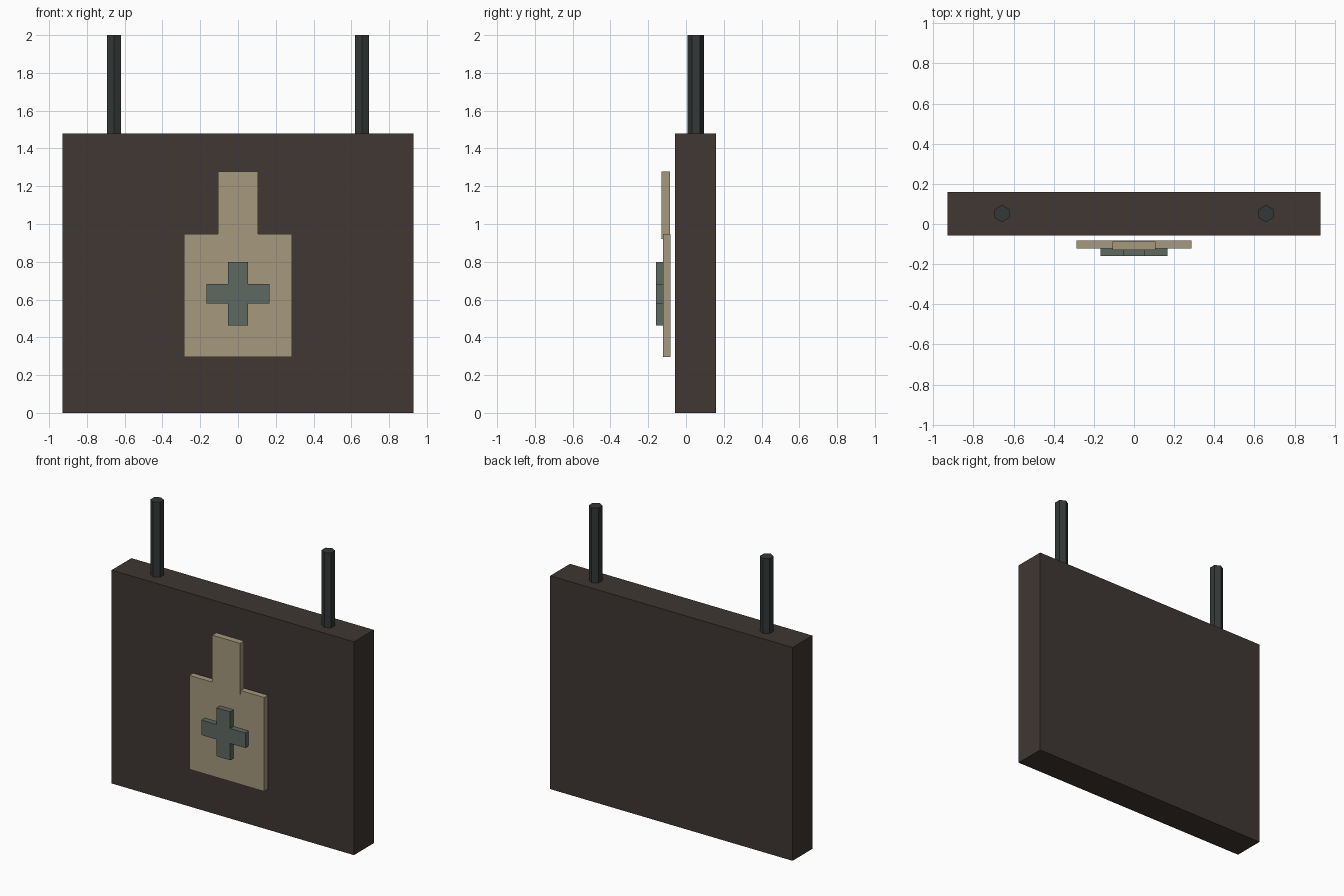
import bpy, bmesh
from mathutils import Matrix

if "Cube" in bpy.data.objects:
    bpy.data.objects.remove(bpy.data.objects["Cube"])


def material(name, rgb):
    m = bpy.data.materials.new(name)
    m.diffuse_color = (*rgb, 1)
    m.use_nodes = True
    m.node_tree.nodes["Principled BSDF"].inputs["Base Color"].default_value = m.diffuse_color
    return m


def finish(bm, name, mat):
    bmesh.ops.recalc_face_normals(bm, faces=bm.faces)
    me = bpy.data.meshes.new(name)
    bm.to_mesh(me)
    bm.free()
    me.materials.append(mat)
    ob = bpy.data.objects.new(name, me)
    bpy.context.collection.objects.link(ob)
    return ob


def plate(name, outline, y0, y1, mat):
    """Extrude an (x, z) outline from y0 to y1."""
    bm = bmesh.new()
    face = bm.faces.new([bm.verts.new((x, y0, z)) for x, z in outline])
    ext = bmesh.ops.extrude_face_region(bm, geom=[face])
    verts = [v for v in ext["geom"] if isinstance(v, bmesh.types.BMVert)]
    bmesh.ops.translate(bm, verts=verts, vec=(0, y1 - y0, 0))
    return finish(bm, name, mat)


def rect(half_w, z0, z1):
    return [(-half_w, z0), (half_w, z0), (half_w, z1), (-half_w, z1)]


wood = material("dark_wood", (0.05, 0.038, 0.033))
iron = material("dark_iron", (0.033, 0.039, 0.038))
cream = material("cream_paint", (0.38, 0.314, 0.205))
green = material("grey_green_paint", (0.114, 0.141, 0.12))

# Sign board
plate("sign_board", rect(0.93, 0, 1.48), -0.057, 0.16, wood)

# Bottle emblem, standing slightly off the board
plate("bottle_body", rect(0.287, 0.295, 0.947), -0.123, -0.081, cream)
plate("bottle_neck", rect(0.107, 0.92, 1.277), -0.13, -0.086, cream)

# Cross on the bottle: one arm tip turned four times
a, b, cz = 0.168, 0.052, 0.631
cross = []
x1, z1, x2, z2 = a, -b, a, b
for _ in range(4):
    cross += [(x1, cz + z1), (x2, cz + z2)]
    inner = (b if x2 > 0 else -b, b if z2 > 0 else -b)
    cross.append((inner[0], cz + inner[1]))
    x1, z1, x2, z2 = -z1, x1, -z2, x2
plate("bottle_cross", cross, -0.16, -0.12, green)

# Hexagonal hanging rods
for side, x in (("left", -0.657), ("right", 0.657)):
    bm = bmesh.new()
    bmesh.ops.create_cone(bm, cap_ends=True, segments=6, radius1=0.043,
                          radius2=0.043, depth=0.53,
                          matrix=Matrix.Translation((x, 0.052, 1.735)))
    # Put hexagon corners on the front and back
    vs = [v for v in bm.verts]
    if max(v.co.x for v in vs) - x > 0.04:
        bmesh.ops.rotate(bm, verts=vs, cent=(x, 0.052, 0),
                         matrix=Matrix.Rotation(0.5235988, 3, 'Z'))
    finish(bm, "hanging_rod_" + side, iron)
